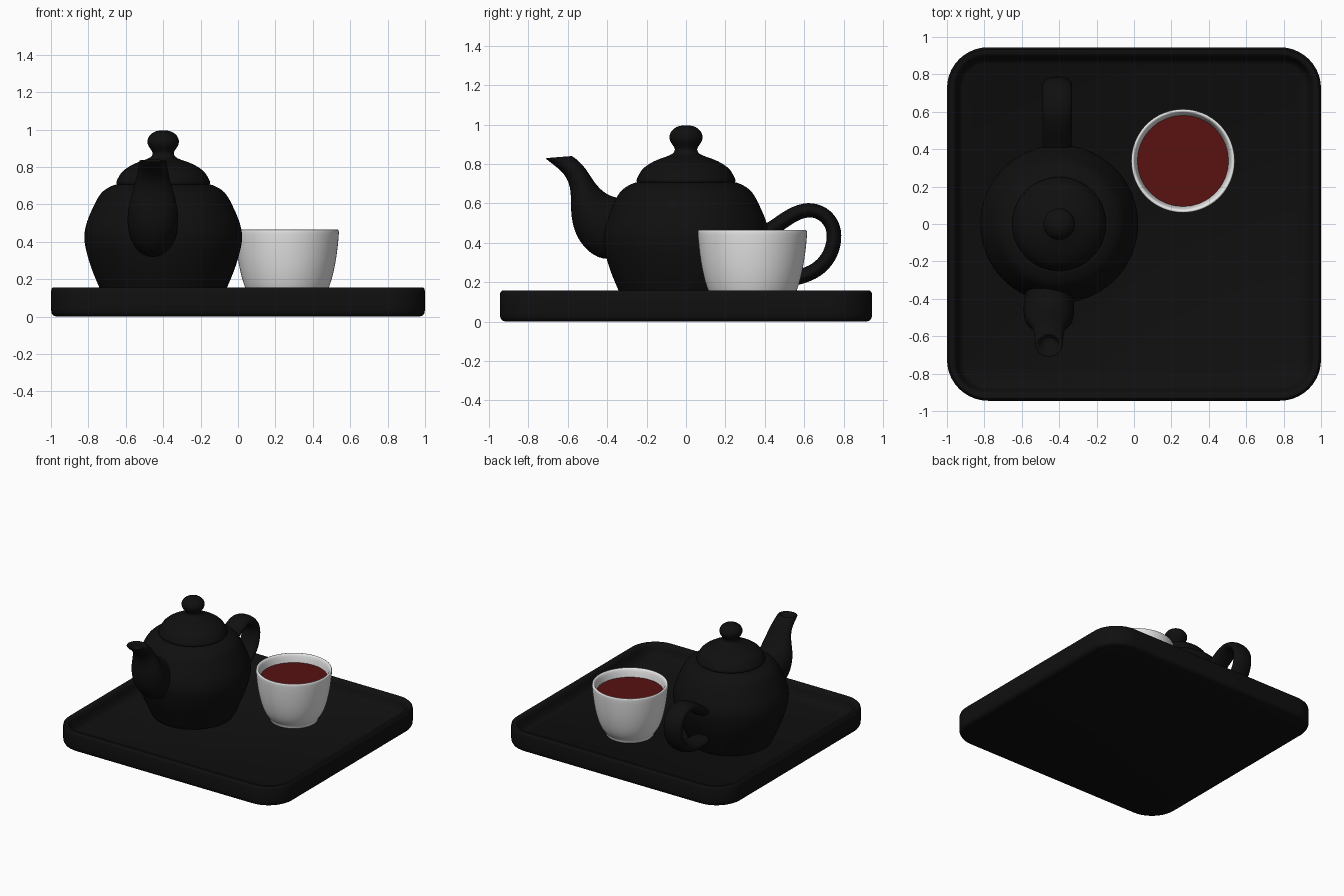
import bpy
from math import sin, cos, pi, radians
from mathutils import Vector

cube = bpy.data.objects.get("Cube")
if cube:
    bpy.data.objects.remove(cube, do_unlink=True)


def material(name, r, g, b):
    m = bpy.data.materials.new(name)
    m.use_nodes = True
    m.diffuse_color = (r, g, b, 1)
    m.node_tree.nodes["Principled BSDF"].inputs["Base Color"].default_value = (r, g, b, 1)
    return m


black = material("black glaze", 0.005, 0.005, 0.005)
white = material("white porcelain", 0.8, 0.8, 0.8)
red = material("red tea", 0.1, 0.006, 0.006)


def loft(name, rings, mat, subdivide=2):
    """Skin a list of equal-sized rings and cap both ends."""
    n = len(rings[0])
    verts = [p for ring in rings for p in ring]
    faces = [(i * n + j, i * n + (j + 1) % n, (i + 1) * n + (j + 1) % n, (i + 1) * n + j)
             for i in range(len(rings) - 1) for j in range(n)]
    last = (len(rings) - 1) * n
    faces += [tuple(reversed(range(n))), tuple(range(last, last + n))]
    mesh = bpy.data.meshes.new(name)
    mesh.from_pydata(verts, [], faces)
    mesh.materials.append(mat)
    obj = bpy.data.objects.new(name, mesh)
    bpy.context.collection.objects.link(obj)
    bpy.ops.object.select_all(action='DESELECT')
    obj.select_set(True)
    bpy.context.view_layer.objects.active = obj
    bpy.ops.object.mode_set(mode='EDIT')
    bpy.ops.mesh.select_all(action='SELECT')
    bpy.ops.mesh.normals_make_consistent(inside=False)
    bpy.ops.object.mode_set(mode='OBJECT')
    if subdivide:
        mod = obj.modifiers.new("Smooth", 'SUBSURF')
        mod.levels = mod.render_levels = subdivide
        bpy.ops.object.shade_smooth()
    else:
        bpy.ops.object.shade_smooth_by_angle(angle=radians(40))
    return obj


def ellipse(centre, u, v, n):
    return [centre + u * cos(2 * pi * k / n) + v * sin(2 * pi * k / n) for k in range(n)]


def lathe(name, x, y, profile, mat, subdivide=2):
    rings = [ellipse(Vector((x, y, z)), Vector((r, 0, 0)), Vector((0, r, 0)), 32)
             for r, z in profile]
    return loft(name, rings, mat, subdivide)


def rounded_rect(hx, hy, r, z, steps=10):
    ring = []
    for q, (sx, sy) in enumerate([(1, 1), (-1, 1), (-1, -1), (1, -1)]):
        for k in range(steps + 1):
            a = pi / 2 * (q + k / steps)
            ring.append((sx * (hx - r) + r * cos(a), sy * (hy - r) + r * sin(a), z))
    return ring


# Tray: rounded slab with a raised rim; pairs of inset and height
FLOOR = 0.06
tray = [(0.03, 0), (0.012, 0.006), (0.003, 0.02), (0, 0.04), (0, 0.135), (0.004, 0.15),
        (0.012, 0.157), (0.035, 0.157), (0.045, 0.15), (0.055, 0.12), (0.068, 0.075),
        (0.09, FLOOR)]
loft("tray", [rounded_rect(1 - i, 0.945 - i, 0.22 - i * 1.2, z) for i, z in tray], black, 0)

# Teapot body
PX = -0.4
lathe("pot_body", PX, 0, [
    (0.28, FLOOR), (0.30, FLOOR), (0.315, 0.09), (0.345, 0.16), (0.385, 0.25), (0.415, 0.35),
    (0.43, 0.43), (0.412, 0.51), (0.375, 0.59), (0.345, 0.65), (0.315, 0.68), (0.275, 0.70),
    (0.25, 0.71), (0.2, 0.70)], black)

# Lid with its knob
lathe("pot_lid", PX, 0, [
    (0.20, 0.69), (0.25, 0.70), (0.255, 0.72), (0.24, 0.745), (0.225, 0.775), (0.175, 0.81),
    (0.12, 0.832), (0.075, 0.845), (0.055, 0.865), (0.058, 0.885), (0.08, 0.91),
    (0.088, 0.94), (0.075, 0.97), (0.045, 0.992), (0.012, 0.996)], black)

# Spout: upper (y, z), lower (y, z) and half width of each section, tip sunk into a hole
spout = [
    (-0.28, 0.63, -0.34, 0.31, 0.12), (-0.35, 0.63, -0.45, 0.31, 0.135),
    (-0.405, 0.65, -0.55, 0.40, 0.142), (-0.455, 0.695, -0.59, 0.53, 0.128),
    (-0.49, 0.75, -0.58, 0.66, 0.1), (-0.525, 0.80, -0.61, 0.75, 0.082),
    (-0.57, 0.837, -0.70, 0.815, 0.076), (-0.58, 0.842, -0.718, 0.832, 0.074),
    (-0.60, 0.836, -0.695, 0.83, 0.055), (-0.595, 0.79, -0.64, 0.785, 0.035)]
rings = []
for y1, z1, y2, z2, w in spout:
    top, low = Vector((-0.455, y1, z1)), Vector((-0.455, y2, z2))
    rings.append(ellipse((top + low) / 2, Vector((w, 0, 0)), (top - low) / 2, 16))
loft("pot_spout", rings, black)

# Handle: flattened tube along a looped path
path = [Vector((PX - 0.01, y, z)) for y, z in [
    (0.34, 0.42), (0.44, 0.47), (0.53, 0.54), (0.62, 0.575), (0.70, 0.55), (0.747, 0.49),
    (0.755, 0.42), (0.735, 0.34), (0.68, 0.27), (0.60, 0.23), (0.50, 0.21), (0.34, 0.22)]]
rings = []
for i, p in enumerate(path):
    along = (path[min(i + 1, len(path) - 1)] - path[max(i - 1, 0)]).normalized()
    side = Vector((1, 0, 0))
    rings.append(ellipse(p, side * 0.082, side.cross(along) * 0.04, 12))
loft("pot_handle", rings, black)

# Cup: outer wall, lip, then inner wall down to the bottom
CX, CY = 0.262, 0.337
lathe("cup", CX, CY, [
    (0.165, FLOOR), (0.178, FLOOR), (0.18, 0.085), (0.20, 0.105), (0.228, 0.155),
    (0.255, 0.25), (0.272, 0.36), (0.28, 0.45), (0.278, 0.466), (0.262, 0.466),
    (0.252, 0.44), (0.238, 0.36), (0.21, 0.22), (0.15, 0.13), (0.05, 0.12)], white)

# Tea surface
lathe("tea", CX, CY, [(0.24, 0.394), (0.244, 0.40)], red, 0)
